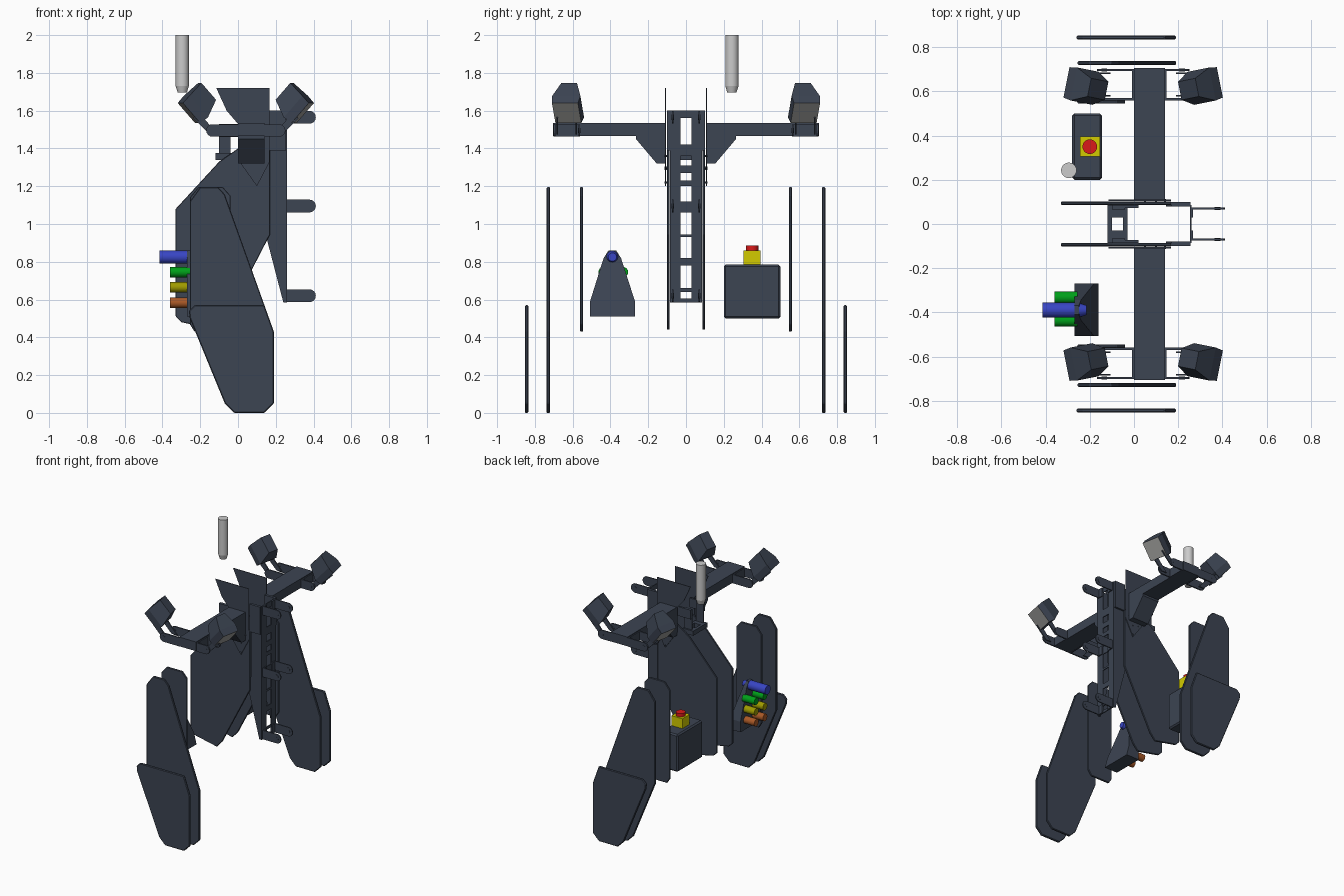
import bpy, bmesh, math
from mathutils import Vector, Matrix

if "Cube" in bpy.data.objects:
    bpy.data.objects.remove(bpy.data.objects["Cube"])


def material(name, rgb):
    m = bpy.data.materials.new(name)
    m.diffuse_color = (*rgb, 1)
    m.use_nodes = True
    m.node_tree.nodes["Principled BSDF"].inputs["Base Color"].default_value = m.diffuse_color
    return m


SLATE = material("slate", (0.045, 0.058, 0.085))
BLUE = material("blue", (0.04, 0.06, 0.55))
GREEN = material("green", (0.0, 0.35, 0.01))
YELLOW = material("yellow", (0.65, 0.6, 0.0))
OLIVE = material("olive", (0.35, 0.33, 0.0))
ORANGE = material("orange", (0.4, 0.1, 0.02))
RED = material("red", (0.7, 0.01, 0.01))


def finish(name, bm, mat, bevel=0):
    bmesh.ops.recalc_face_normals(bm, faces=bm.faces)
    me = bpy.data.meshes.new(name)
    bm.to_mesh(me)
    bm.free()
    ob = bpy.data.objects.new(name, me)
    bpy.context.collection.objects.link(ob)
    if mat:
        me.materials.append(mat)
    if bevel:
        mod = ob.modifiers.new("bevel", 'BEVEL')
        mod.width = bevel
        mod.segments = 1
    return ob


def prism(name, pts, axis, a, b, mat=SLATE, bevel=0):
    """Extrude a profile: (x,z) along y, or (y,z) along x, from a to b."""
    bm = bmesh.new()
    place = (lambda p, t: (p[0], t, p[1])) if axis == 'y' else (lambda p, t: (t, p[0], p[1]))
    lo = [bm.verts.new(place(p, a)) for p in pts]
    hi = [bm.verts.new(place(p, b)) for p in pts]
    bm.faces.new(lo)
    bm.faces.new(hi)
    for i in range(len(pts)):
        j = (i + 1) % len(pts)
        bm.faces.new((lo[i], lo[j], hi[j], hi[i]))
    return finish(name, bm, mat, bevel)


def box(name, x0, x1, y0, y1, z0, z1, mat=SLATE, bevel=0):
    return prism(name, [(x0, z0), (x1, z0), (x1, z1), (x0, z1)], 'y', y0, y1, mat, bevel)


def rod(name, p, q, r1, r2, mat, seg=24):
    p, q = Vector(p), Vector(q)
    bm = bmesh.new()
    rot = (q - p).to_track_quat('Z', 'Y').to_matrix().to_4x4()
    bmesh.ops.create_cone(bm, cap_ends=True, segments=seg, radius1=r1, radius2=r2,
                          depth=(q - p).length, matrix=Matrix.Translation((p + q) / 2) @ rot)
    ob = finish(name, bm, mat)
    for f in ob.data.polygons:
        f.use_smooth = len(f.vertices) == 4
    return ob


def lug(name, x0, x1, z, r, y0, y1):
    """Plate from x0 with a rounded end centred on x1."""
    d = 1 if x1 > x0 else -1
    pts = [(x0, z - r)] + [(x1 + d * r * math.cos(t), z + r * math.sin(t))
                           for t in [math.pi * (k / 8 - 0.5) for k in range(9)]] + [(x0, z + r)]
    prism(name, pts, 'y', y0, y1)
    ym = (y0 + y1) / 2
    rod(name + "_bolt", (x1, ym - 0.006, z), (x1, ym + 0.006, z), r * 0.4, r * 0.4, SLATE, 12)


# profiles (x, z)
low = [(-0.07, 0.05), (-0.02, 0), (0.14, 0), (0.19, 0.05), (0.19, 0.43)]
outer = low + [(0.14, 0.57), (-0.23, 0.57), (-0.26, 0.54), (-0.255, 0.5)]
tall = low + [(-0.07, 1.157), (-0.105, 1.195), (-0.2, 1.195), (-0.255, 1.12), (-0.255, 0.5)]
inner = [(-0.23, 0.43), (-0.07, 0.43), (-0.04, 0.47), (-0.04, 1.15), (-0.08, 1.195),
         (-0.21, 1.195), (-0.255, 1.14), (-0.255, 0.47)]
centre = [(-0.33, 0.51), (-0.3, 0.48), (-0.11, 0.44), (-0.065, 0.49), (0.17, 0.945),
          (0.17, 1.4), (0, 1.4), (-0.1, 1.33), (-0.33, 1.08)]
fin = [(-0.115, 1.72), (0.168, 1.72), (0.168, 1.33), (0.1, 1.2), (0.0, 1.34), (0.0, 1.53), (-0.06, 1.6)]
wall = [(0.17, 1.6), (0.26, 1.6), (0.26, 0.585), (0.24, 0.585), (0.145, 0.95), (0.17, 1.05)]

for s, side in ((1, "left"), (-1, "right")):
    # shield panels
    prism(side + "_outer_panel", outer, 'y', s * 0.835, s * 0.853, bevel=0.005)
    prism(side + "_tall_panel", tall, 'y', s * 0.72, s * 0.738, bevel=0.004)
    prism(side + "_inner_panel", inner, 'y', s * 0.545, s * 0.56, bevel=0.003)
    prism(side + "_centre_panel", centre, 'y', s * 0.087, s * 0.101, bevel=0.003)
    prism(side + "_top_fin", fin, 'y', s * 0.105, s * 0.11)
    for x, z in ((0.1, 1.29), (0.1, 1.22), (0.05, 1.3), (0.14, 1.36)):
        rod(side + "_fin_bolt", (x, s * 0.1, z), (x, s * 0.114, z), 0.005, 0.005, SLATE, 8)

    # column side and rail
    prism(side + "_column_wall", wall, 'y', s * 0.08, s * 0.086)
    box(side + "_column_rail", 0.253, 0.26, s * 0.03, s * 0.086, 0.585, 1.6)
    box(side + "_column_cheek", 0.165, 0.255, s * 0.086, s * 0.1, 1.39, 1.6)
    for z in (1.565, 1.095, 0.62):
        lug(side + "_hinge_lug", 0.262, 0.378, z, 0.034, s * 0.066, s * 0.074)

    # cross beam and gusset
    box(side + "_beam", 0.0, 0.14, s * 0.11, s * 0.705, 1.465, 1.535)
    prism(side + "_gusset", [(s * 0.11, 1.465), (s * 0.265, 1.465), (s * 0.265, 1.45),
                             (s * 0.155, 1.32), (s * 0.11, 1.32)], 'x', 0.0, 0.14)

    # mount behind the column
    box(side + "_mount_base", -0.12, -0.03, s * 0.03, s * 0.085, 1.34, 1.375)
    box(side + "_mount_plate", -0.1, -0.04, s * 0.065, s * 0.073, 1.375, 1.53)
    box(side + "_mount_arm", -0.1, 0.02, s * 0.073, s * 0.087, 1.46, 1.53)

    # lamps on both ends of the beam
    for d, end in ((1, "front"), (-1, "back")):
        mirror = (lambda x: x) if d > 0 else (lambda x: 0.083 - x)
        root = 0.14 if d > 0 else 0.0
        for y in (0.565, 0.697):
            lug(f"{side}_{end}_lamp_arm", root, mirror(0.218), 1.495, 0.033, s * (y - 0.005), s * (y + 0.005))
        for y in (0.58, 0.682):
            prism(f"{side}_{end}_lamp_link", [(mirror(0.19), 1.475), (mirror(0.235), 1.475),
                  (mirror(0.32), 1.56), (mirror(0.29), 1.59)], 'y', s * (y - 0.004), s * (y + 0.004))
        box(f"{side}_{end}_lamp_bridge", root, root + d * 0.008, s * 0.56, s * 0.702, 1.462, 1.528)

        n = Vector((0.73, 0.16, -0.66)).normalized()
        u = Vector((-0.2, 1, 0)).normalized()
        w = n.cross(u).normalized()
        c = Vector((0.343, 0.632, 1.588))
        bm = bmesh.new()
        rings = []
        for depth, hu, hw, shift in ((0, 0.07, 0.07, 0), (0.05, 0.076, 0.076, 0), (0.15, 0.042, 0.06, 0.02)):
            ring = []
            for i, j in ((-1, -1), (1, -1), (1, 1), (-1, 1)):
                v = c - n * depth + u * (i * hu) + w * (j * hw + shift)
                ring.append(bm.verts.new((mirror(v.x), s * v.y, v.z)))
            rings.append(ring)
        lens = bm.faces.new(rings[0])
        bm.faces.new(rings[-1])
        for a, b in zip(rings, rings[1:]):
            for i in range(4):
                bm.faces.new((a[i], a[(i + 1) % 4], b[(i + 1) % 4], b[i]))
        lens.material_index = 1
        lamp = finish(f"{side}_{end}_lamp", bm, SLATE)
        lamp.data.materials.append(material("lens", (0.35, 0.35, 0.34)))

# column rungs between the windows
for z0, z1 in ((0.585, 0.605), (0.64, 0.66), (0.78, 0.82), (0.93, 0.945), (1.06, 1.12),
               (1.2, 1.23), (1.27, 1.31), (1.36, 1.42), (1.56, 1.6)):
    box("column_rung", 0.253, 0.26, -0.03, 0.03, z0, z1)
for z in (1.565, 1.095, 0.62):
    for s in (1, -1):
        box("hinge_plate", 0.26, 0.267, s * 0.03, s * 0.074, z - 0.034, z + 0.034)
for x in (-0.12, -0.05):
    box("mount_bar", x, x + 0.02, -0.03, 0.03, 1.34, 1.375)

# button box
box("button_box", -0.28, -0.145, 0.2, 0.5, 0.5, 0.785, bevel=0.01)
box("button_base", -0.245, -0.155, 0.305, 0.395, 0.785, 0.86, YELLOW)
rod("button", (-0.2, 0.35, 0.86), (-0.2, 0.35, 0.885), 0.033, 0.033, RED)

# canister holder with sloping front
holder = prism("canister_holder", [(-0.508, 0.51), (-0.27, 0.51), (-0.27, 0.59), (-0.344, 0.82), (-0.37, 0.86),
                                   (-0.41, 0.86), (-0.436, 0.82), (-0.508, 0.59)], 'x', -0.27, -0.16)
for v in holder.data.vertices:
    if v.co.x > -0.2:
        v.co.x -= 0.09 * (v.co.z - 0.51) / 0.35

# canisters
rod("blue_canister", (-0.415, -0.39, 0.825), (-0.255, -0.39, 0.825), 0.034, 0.034, BLUE)
rod("blue_canister_tip", (-0.255, -0.39, 0.825), (-0.215, -0.39, 0.825), 0.034, 0.022, BLUE)
for z, mat, col in ((0.745, GREEN, "green"), (0.665, OLIVE, "yellow"), (0.583, ORANGE, "orange")):
    for y in (-0.333, -0.437):
        rod(col + "_canister", (-0.36, y, z), (-0.255, y, z), 0.027, 0.027, mat)

# floating probe
rod("probe_body", (-0.295, 0.243, 1.73), (-0.295, 0.243, 2.0), 0.035, 0.035, None)
rod("probe_tip", (-0.295, 0.243, 1.695), (-0.295, 0.243, 1.73), 0.024, 0.035, None)
